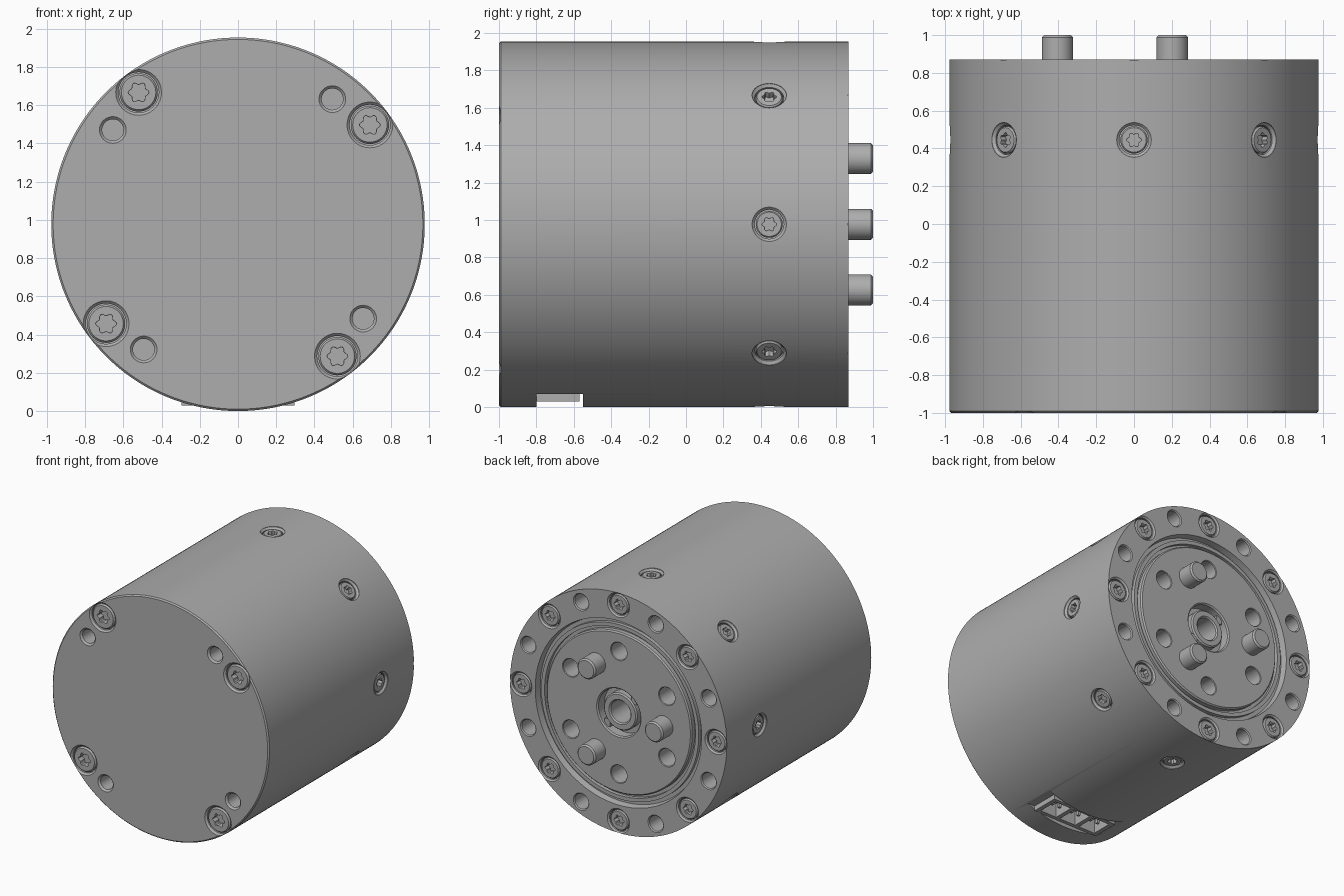
import bpy, bmesh
from math import sin, cos, pi, radians
from mathutils import Matrix, Vector

if "Cube" in bpy.data.objects:
    bpy.data.objects.remove(bpy.data.objects["Cube"])

R, FRONT, BACK = 0.977, -1.0, 0.87
CENTRE = Vector((0, 0, R))

metal = bpy.data.materials.new("grey metal")
metal.use_nodes = True
GREY = (0.42, 0.42, 0.42, 1)
metal.diffuse_color = GREY
metal.node_tree.nodes["Principled BSDF"].inputs["Base Color"].default_value = GREY


def add(name, bm, matrix=Matrix()):
    bmesh.ops.recalc_face_normals(bm, faces=bm.faces)
    mesh = bpy.data.meshes.new(name)
    bm.to_mesh(mesh)
    bm.free()
    mesh.materials.append(metal)
    obj = bpy.data.objects.new(name, mesh)
    bpy.context.collection.objects.link(obj)
    obj.matrix_world = matrix
    return obj


def smooth(obj):
    bpy.ops.object.select_all(action='DESELECT')
    obj.select_set(True)
    bpy.context.view_layer.objects.active = obj
    bpy.ops.object.shade_smooth_by_angle(angle=radians(30))


def facing(point, direction):
    """Local z points along the direction, away from the body."""
    turn = Vector(direction).to_track_quat('Z', 'Y').to_matrix().to_4x4()
    return Matrix.Translation(point) @ turn


def polar(radius, degrees, y):
    a = radians(degrees)
    return CENTRE + Vector((radius * cos(a), y, radius * sin(a)))


def lathe(bm, profile, steps, matrix=Matrix()):
    """Spin (radius, height) points about local z."""
    verts = [bm.verts.new((r, 0, h)) for r, h in profile]
    edges = [bm.edges.new(pair) for pair in zip(verts, verts[1:])]
    made = bmesh.ops.spin(bm, geom=verts + edges, cent=(0, 0, 0), axis=(0, 0, 1),
                          angle=2 * pi, steps=steps, use_merge=True)
    new = {v for e in bm.edges for v in e.verts if not v.tag}
    bmesh.ops.transform(bm, matrix=matrix, verts=list(new))
    bmesh.ops.remove_doubles(bm, verts=list(new), dist=1e-5)
    for v in bm.verts:
        v.tag = True


def box(bm, size, centre):
    bmesh.ops.create_cube(bm, size=1, matrix=Matrix.Translation(centre) @ Matrix.Diagonal((*size, 1)))


def cut(target, bm):
    cutter = add("cutter", bm)
    cutter.hide_render = True
    mod = target.modifiers.new("cut", 'BOOLEAN')
    mod.operation, mod.solver, mod.object = 'DIFFERENCE', 'EXACT', cutter
    bpy.ops.object.select_all(action='DESELECT')
    target.select_set(True)
    bpy.context.view_layer.objects.active = target
    bpy.ops.object.modifier_apply(modifier=mod.name)
    bpy.data.objects.remove(cutter)


# Housing with front chamfer, rear seal groove, output disc and hollow centre hub
bm = bmesh.new()
lathe(bm, [(0, FRONT), (R - .01, FRONT), (R, FRONT + .01), (R, BACK),
           (.75, BACK), (.74, .82), (.71, .82), (.71, .85), (.68, .85), (.68, .82),
           (.655, .82), (.655, .855), (.645, .865), (.2, .865), (.19, .855), (.19, .78),
           (.15, .78), (.15, .84), (.14, .85), (.1, .85), (.09, .84), (.09, .5), (0, .5)],
      192)
body = add("housing", bm, facing(CENTRE, (0, 1, 0)))


# Every hole is a chamfered bore
def bore(bm, rim, radius, depth, matrix):
    c = rim - radius
    lathe(bm, [(0, -depth), (radius, -depth), (radius, -c), (rim, 0), (rim, .03), (0, .03)],
          32, matrix)


screws = []      # (name, head radius, placement)
holes = bmesh.new()
for k in range(4):
    place = facing(polar(.864, 37 + 90 * k, FRONT), (0, -1, 0))
    bore(holes, .12, .106, .12, place)
    screws.append(("front_screw", .1, place))
    bore(holes, .07, .056, .16, facing(polar(.82, 53 + 90 * k, FRONT), (0, -1, 0)))
for k in range(8):
    place = facing(polar(.88, 45 * k, BACK), (0, 1, 0))
    bore(holes, .1, .088, .12, place)
    screws.append(("rear_screw", .082, place))
    bore(holes, .07, .062, .16, facing(polar(.88, 22.5 + 45 * k, BACK), (0, 1, 0)))
    point = polar(R - .006, 45 * k, .445)
    place = facing(point, (point.x, 0, point.z - R))
    bore(holes, .092, .078, .12, place)
    screws.append(("side_screw", .072, place))
for k in range(6):
    bore(holes, .075, .07, .16, facing(polar(.5, 30 + 60 * k, .865), (0, 1, 0)))
cut(body, holes)

# Flat notch and pocket for the socket underneath
notch = bmesh.new()
box(notch, (.9, .25, .17), (0, -.675, -.015))
cut(body, notch)
pocket = bmesh.new()
box(pocket, (.57, .21, .2), (0, -.685, .1))
cut(body, pocket)
smooth(body)

# Screw head with a six-lobed recess, unit radius, top at z = 0
N = 48
bm = bmesh.new()


def ring(radius, z, wave=0):
    return [bm.verts.new(((radius + wave * cos(6 * t)) * cos(t),
                          (radius + wave * cos(6 * t)) * sin(t), z))
            for t in (2 * pi * i / N for i in range(N))]


rings = [ring(1, -1), ring(1, -.12), ring(.9, 0), ring(.48, 0, .07),
         ring(.46, -.05, .07), ring(.46, -.5, .07)]
for low, high in zip(rings, rings[1:]):
    for i in range(N):
        j = (i + 1) % N
        bm.faces.new((low[i], low[j], high[j], high[i]))
bm.faces.new(rings[0])
bm.faces.new(rings[-1])
head = add("screw_head", bm)
smooth(head)
for name, radius, place in screws:
    screw = bpy.data.objects.new(name, head.data)
    bpy.context.collection.objects.link(screw)
    screw.matrix_world = place @ Matrix.Translation((0, 0, -.008)) @ Matrix.Scale(radius, 4)
bpy.data.objects.remove(head)

# Three drive pins on the output disc
for k in range(3):
    bm = bmesh.new()
    lathe(bm, [(0, -.05), (.083, -.05), (.083, .123), (.071, .135), (0, .135)], 40)
    smooth(add("drive_pin", bm, facing(polar(.405, 60 + 120 * k, .865), (0, 1, 0))))

# Lugs of the retaining ring round the hub
bm = bmesh.new()
for side in (-1, 1):
    box(bm, (.05, .05, .06), CENTRE + Vector((side * .12, .815, -side * .12)))
add("ring_lugs", bm)

# Socket housing with three cavities and contact pins
bm = bmesh.new()
box(bm, (.59, .23, .15), (0, -.685, .105))
socket = add("socket", bm)
cavities, contacts = bmesh.new(), bmesh.new()
for x in (-.185, 0, .185):
    box(cavities, (.15, .17, .15), (x, -.685, .07))
    for dx in (-.035, .035):
        box(contacts, (.022, .022, .1), (x + dx, -.685, .11))
cut(socket, cavities)
add("socket_contacts", contacts)
